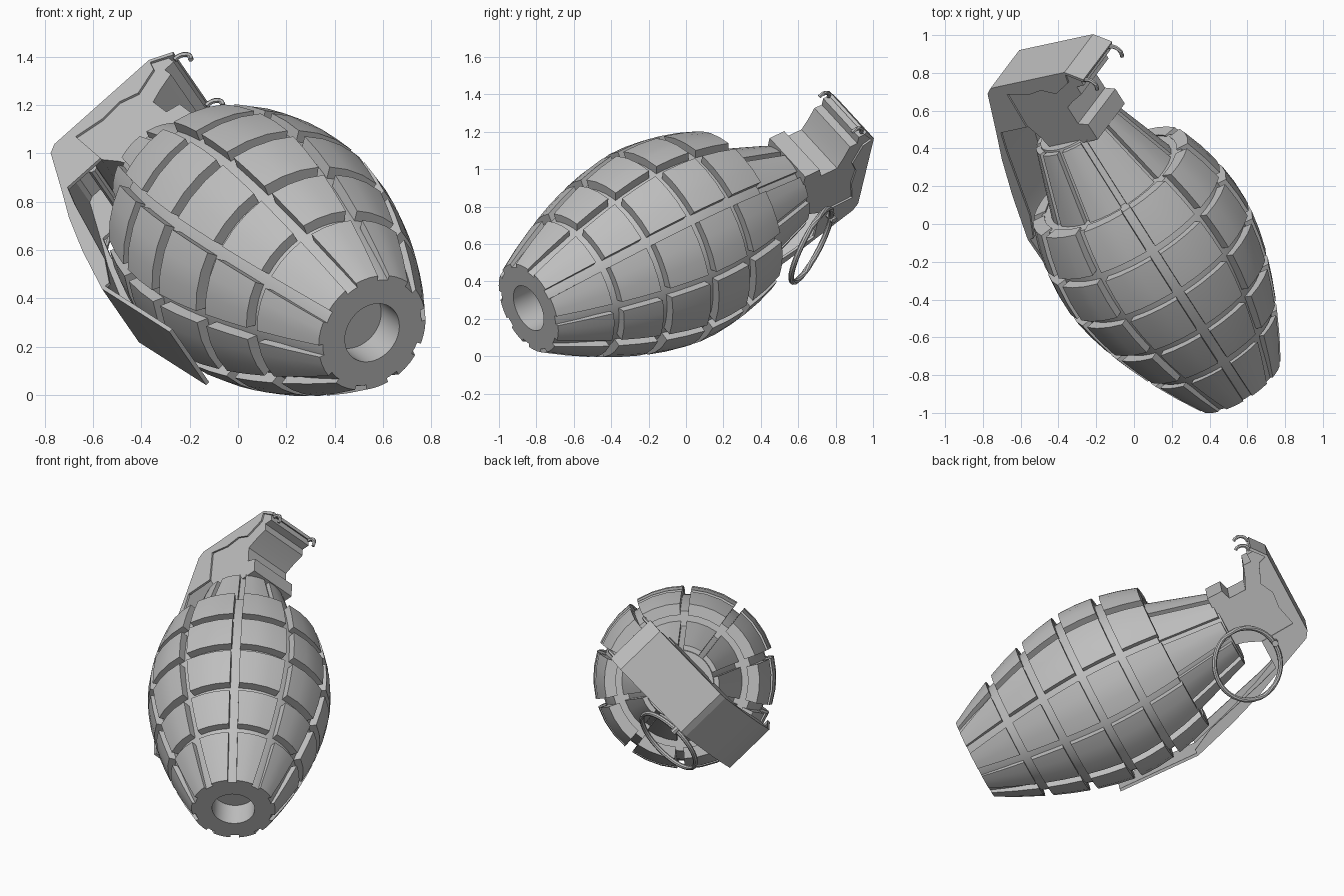
import bpy, bmesh, math
from mathutils import Vector, Matrix

if "Cube" in bpy.data.objects:
    bpy.data.objects.remove(bpy.data.objects["Cube"], do_unlink=True)

GREY = (0.52, 0.52, 0.52, 1)
mat = bpy.data.materials.new("grey_metal")
mat.use_nodes = True
mat.diffuse_color = GREY
mat.node_tree.nodes["Principled BSDF"].inputs["Base Color"].default_value = GREY

# Local frame: z along the body axis, x towards the lever, y across the lever
axis = Vector((-0.50, 0.782, 0.373)).normalized()
out = Vector((-0.735, -0.16, -0.655))
out = (out - axis * out.dot(axis)).normalized()
side = axis.cross(out)
frame = Matrix((out, side, axis)).transposed().to_4x4()
frame.translation = (0.555, -0.842, 0.257)
COLUMNS = 10
TURN = math.radians(-10)
HALF = 0.168
parts = []


def finish(name, bm):
    bmesh.ops.recalc_face_normals(bm, faces=bm.faces)
    bmesh.ops.transform(bm, matrix=frame, verts=bm.verts)
    mesh = bpy.data.meshes.new(name)
    bm.to_mesh(mesh)
    bm.free()
    mesh.materials.append(mat)
    obj = bpy.data.objects.new(name, mesh)
    bpy.context.collection.objects.link(obj)
    parts.append(obj)


def lathe(name, profile, steps=60):
    bm = bmesh.new()
    verts = [bm.verts.new((r, 0, h)) for h, r in profile]
    edges = [bm.edges.new(pair) for pair in zip(verts, verts[1:])]
    bmesh.ops.spin(bm, geom=verts + edges, axis=(0, 0, 1), cent=(0, 0, 0),
                   angle=math.tau, steps=steps)
    bmesh.ops.remove_doubles(bm, verts=bm.verts, dist=0.0005)
    finish(name, bm)


def extrude(bm, profile, y0, y1):
    """Prism from (height, outward) points, spanning y0 to y1."""
    a, b = [[bm.verts.new((u, y, h)) for h, u in profile] for y in (y0, y1)]
    bm.faces.new(a)
    bm.faces.new(b[::-1])
    for i in range(len(a)):
        bm.faces.new((a[i - 1], a[i], b[i], b[i - 1]))


def sheet(line, thick):
    """Closed outline of a bent strip, thickened inwards."""
    inner = []
    for i, p in enumerate(line):
        a, b = Vector(line[max(i - 1, 0)]), Vector(line[min(i + 1, len(line) - 1)])
        d = (b - a).normalized()
        inner.append((p[0] - d.y * thick, p[1] + d.x * thick))
    return list(line) + inner[::-1]


def blocks(bm, h0, h1, radius, depth, gap):
    """One row of raised blocks around the axis."""
    rows, cols = 3, 4
    for c in range(COLUMNS):
        centre = math.tau * (c + 0.5) / COLUMNS + TURN
        grids = []
        for drop in (0, depth):
            grid = []
            for i in range(rows):
                h = h0 + (h1 - h0) * i / (rows - 1)
                r = radius(h)
                half = math.pi / COLUMNS - math.asin(gap / 2 / r)
                angles = [centre + half * (2 * j / (cols - 1) - 1) for j in range(cols)]
                grid.append([bm.verts.new(((r - drop) * math.cos(a), (r - drop) * math.sin(a), h))
                             for a in angles])
            grids.append(grid)
        top, low = grids
        for g in grids:
            for i in range(rows - 1):
                for j in range(cols - 1):
                    bm.faces.new((g[i][j], g[i][j + 1], g[i + 1][j + 1], g[i + 1][j]))
        rim = [[(i, 0) for i in range(rows)], [(i, cols - 1) for i in range(rows)],
               [(0, j) for j in range(cols)], [(rows - 1, j) for j in range(cols)]]
        for run in rim:
            for (a, b), (p, q) in zip(run, run[1:]):
                bm.faces.new((top[a][b], top[p][q], low[p][q], low[a][b]))


def tube(bm, path, r, closed=False, sides=8):
    """Round wire along a path."""
    n, rings = len(path), []
    for i, p in enumerate(path):
        a = path[i - 1] if closed or i else p
        b = path[(i + 1) % n] if closed or i < n - 1 else p
        q = (b - a).to_track_quat('Z', 'Y')
        rings.append([bm.verts.new(p + q @ Vector((r * math.cos(t), r * math.sin(t), 0)))
                      for t in (math.tau * k / sides for k in range(sides))])
    for i in range(n if closed else n - 1):
        a, b = rings[i], rings[(i + 1) % n]
        # Match the nearest seam of the next ring
        s = min(range(sides), key=lambda k: (b[k].co - a[0].co).length)
        for k in range(sides):
            bm.faces.new((a[k], a[(k + 1) % sides], b[(k + 1 + s) % sides], b[(k + s) % sides]))
    if not closed:
        bm.faces.new(rings[0])
        bm.faces.new(rings[-1])


def body_radius(h):
    if h < 0.9:
        return 0.558 - 0.36 * (0.9 - h) ** 1.65
    return 0.558 - 0.4 * (h - 0.9) ** 2


def neck_radius(h):
    return 0.37 - 0.33 * (h - 1.34)


# Core with the filler hole underneath and a tapering neck
core = [(0.15, 0), (0.15, 0.13), (0, 0.13)]
for k in range(18):
    h = 1.35 * k / 17
    core.append((h, body_radius(h) - 0.02 - 0.03 * min(1, h / 0.4)))
core += [(1.35, neck_radius(1.35) - 0.03), (1.74, neck_radius(1.74) - 0.03), (1.74, 0)]
lathe("body_core", core)

# Raised blocks in five rows, then the neck ribs
bm = bmesh.new()
for h0, h1 in ((0, 0.275), (0.325, 0.535), (0.585, 0.81), (0.86, 1.08), (1.13, 1.36)):
    blocks(bm, h0, h1, body_radius, 0.035 if h0 == 0 else 0.07, 0.055)
finish("body_blocks", bm)
bm = bmesh.new()
blocks(bm, 1.34, 1.73, neck_radius, 0.05, 0.035)
finish("neck_ribs", bm)

# Stepped fuse head
bm = bmesh.new()
extrude(bm, [(1.72, -0.25), (1.82, -0.25), (1.84, -0.19), (1.95, -0.19), (1.98, -0.25),
             (2.01, -0.33), (2.06, -0.33), (2.06, -0.38), (2.12, -0.38), (2.15, -0.32),
             (2.15, 0.14), (1.89, 0.14), (1.8, 0.1), (1.72, 0.08)], -HALF + 0.01, HALF - 0.01)
finish("fuse_head", bm)

# Safety lever sheet
bend = [(2.1, -0.41), (2.168, -0.32), (2.168, 0.21), (2.14, 0.25), (1.89, 0.355), (1.73, 0.425),
        (1.5, 0.505), (1.22, 0.585), (0.7, 0.56)]
bm = bmesh.new()
extrude(bm, sheet(bend, 0.018), -HALF, HALF)
finish("safety_lever", bm)

# Folded lever sides
flange = bend[1:8] + [(1.22, 0.545), (1.36, 0.475), (1.77, 0.365), (1.89, 0.325), (1.89, 0.14),
                      (2.11, 0.13), (2.08, 0), (2.09, -0.1), (2.05, -0.18), (2.1, -0.3)]
bm = bmesh.new()
for s in (-1, 1):
    extrude(bm, flange, s * (HALF - 0.014), s * HALF)
finish("lever_sides", bm)

# Small hooks on the lever tip
bm = bmesh.new()
for y in (-0.145, 0.145):
    arc = [math.radians(80 + 20 * k) for k in range(8)]
    tube(bm, [Vector((-0.4 + 0.045 * math.cos(a), y, 2.04 + 0.045 * math.sin(a))) for a in arc],
         0.011, sides=6)
finish("lever_hooks", bm)

# Safety pin and pull ring
bm = bmesh.new()
tube(bm, [Vector((0.18, y, 1.96)) for y in (-0.22, 0.1)], 0.02)
finish("safety_pin", bm)
bm = bmesh.new()
e1, e2 = Vector((1, 0, 0)), Vector((0, -0.41, -0.91)).normalized()
tube(bm, [Vector((0.2, -0.285, 1.755)) + 0.22 * (e1 * math.cos(a) + e2 * math.sin(a))
          for a in (math.tau * k / 40 for k in range(40))], 0.015, closed=True)
finish("pull_ring", bm)

# Smooth curved faces, keep hard edges
bpy.ops.object.select_all(action='DESELECT')
for o in parts:
    o.select_set(True)
bpy.context.view_layer.objects.active = parts[0]
bpy.ops.object.shade_smooth_by_angle(angle=math.radians(30))
